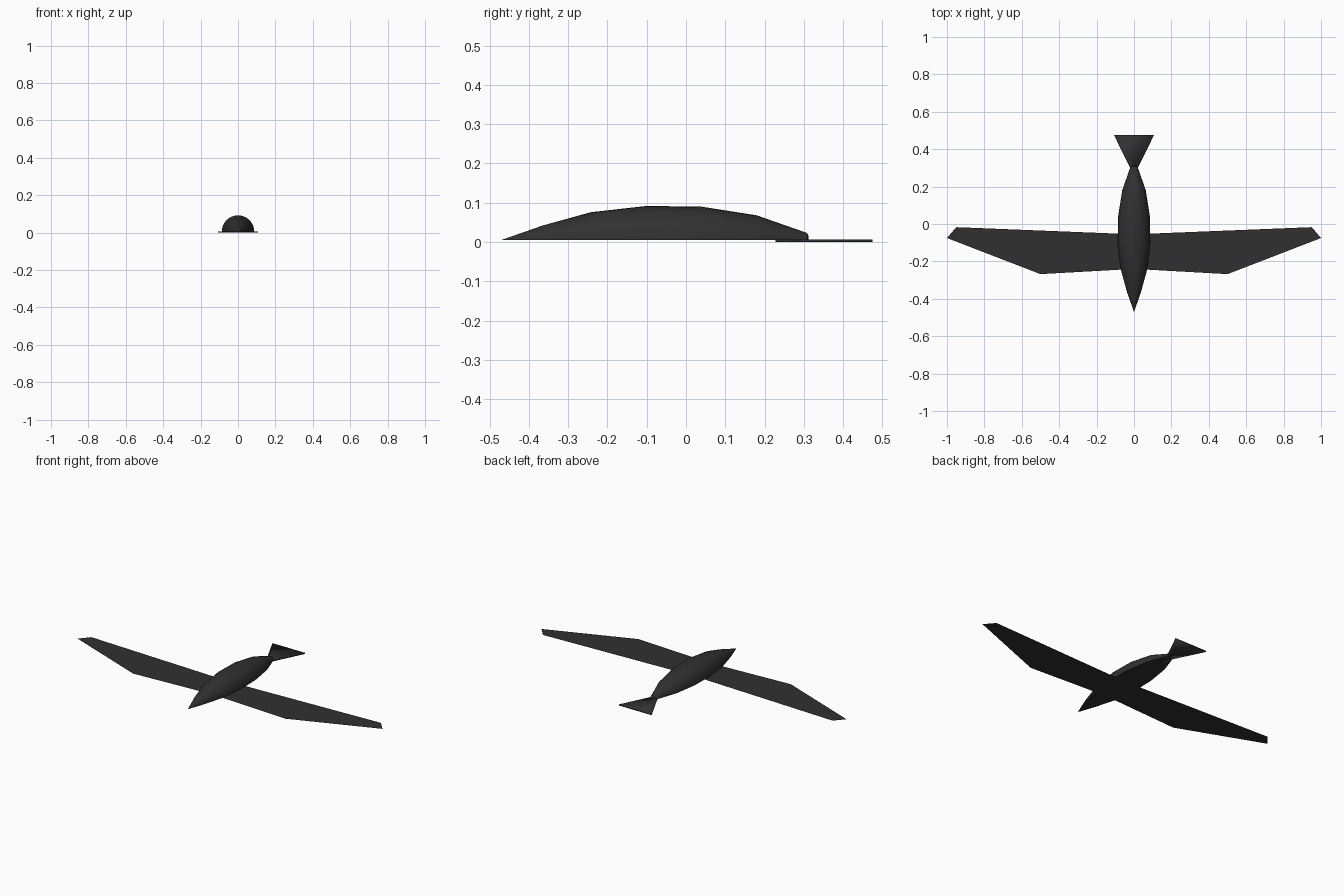
import bpy, bmesh, math

if "Cube" in bpy.data.objects:
    bpy.data.objects.remove(bpy.data.objects["Cube"])

charcoal = bpy.data.materials.new("charcoal")
charcoal.diffuse_color = (0.03, 0.03, 0.03, 1)
charcoal.use_nodes = True
charcoal.node_tree.nodes["Principled BSDF"].inputs["Base Color"].default_value = charcoal.diffuse_color
BASE = 0.005  # height of the flat underside


def finish(name, bm):
    bmesh.ops.recalc_face_normals(bm, faces=bm.faces[:])
    mesh = bpy.data.meshes.new(name)
    bm.to_mesh(mesh)
    bm.free()
    mesh.materials.append(charcoal)
    obj = bpy.data.objects.new(name, mesh)
    bpy.context.collection.objects.link(obj)
    bpy.ops.object.select_all(action='DESELECT')
    obj.select_set(True)
    bpy.context.view_layer.objects.active = obj
    return obj


def plate(name, outline, z, thickness=0.0):
    bm = bmesh.new()
    face = bm.faces.new([bm.verts.new((x, y, z)) for x, y in outline])
    if thickness:
        top = bmesh.ops.extrude_face_region(bm, geom=[face])
        verts = [v for v in top["geom"] if isinstance(v, bmesh.types.BMVert)]
        bmesh.ops.translate(bm, verts=verts, vec=(0, 0, thickness))
    return finish(name, bm)


# Body: half-round sections lofted from nose to rump, flat underneath
sections = [(-0.468, 0.001), (-0.365, 0.037), (-0.242, 0.071), (-0.10, 0.087),
            (0.04, 0.085), (0.18, 0.063), (0.20, 0.056), (0.30, 0.021),
            (0.308, 0.018), (0.312, 0.010)]
STEPS = 16
bm = bmesh.new()
rings = []
for y, r in sections:
    angles = [math.pi * i / STEPS for i in range(STEPS + 1)]
    rings.append([bm.verts.new((r * math.cos(a), y, BASE + r * math.sin(a))) for a in angles])
for a, b in zip(rings, rings[1:]):
    for i in range(STEPS + 1):
        j = (i + 1) % (STEPS + 1)
        bm.faces.new((a[i], a[j], b[j], b[i]))
bm.faces.new(rings[0])
bm.faces.new(rings[-1])
finish("body", bm)
bpy.ops.object.shade_smooth_by_angle(angle=math.radians(40))

# Wings: one thin sheet running through the body, mirrored left to right
half = [(0, -0.24), (0.50, -0.268), (1.0, -0.075), (0.95, -0.017), (0, -0.055)]
outline = half[:4] + half[4:] + [(-x, y) for x, y in reversed(half[1:4])]
wings = plate("wings", outline, BASE)
# face the sheet upward
if wings.data.polygons[0].normal.z < 0:
    wings.data.flip_normals()

# Tail: thin fan that flares behind the rump
tail = plate("tail", [(0.018, 0.228), (0.018, 0.295), (0.107, 0.475),
                      (-0.107, 0.475), (-0.018, 0.295), (-0.018, 0.228)], 0.0, 0.007)
bpy.ops.object.shade_smooth()
